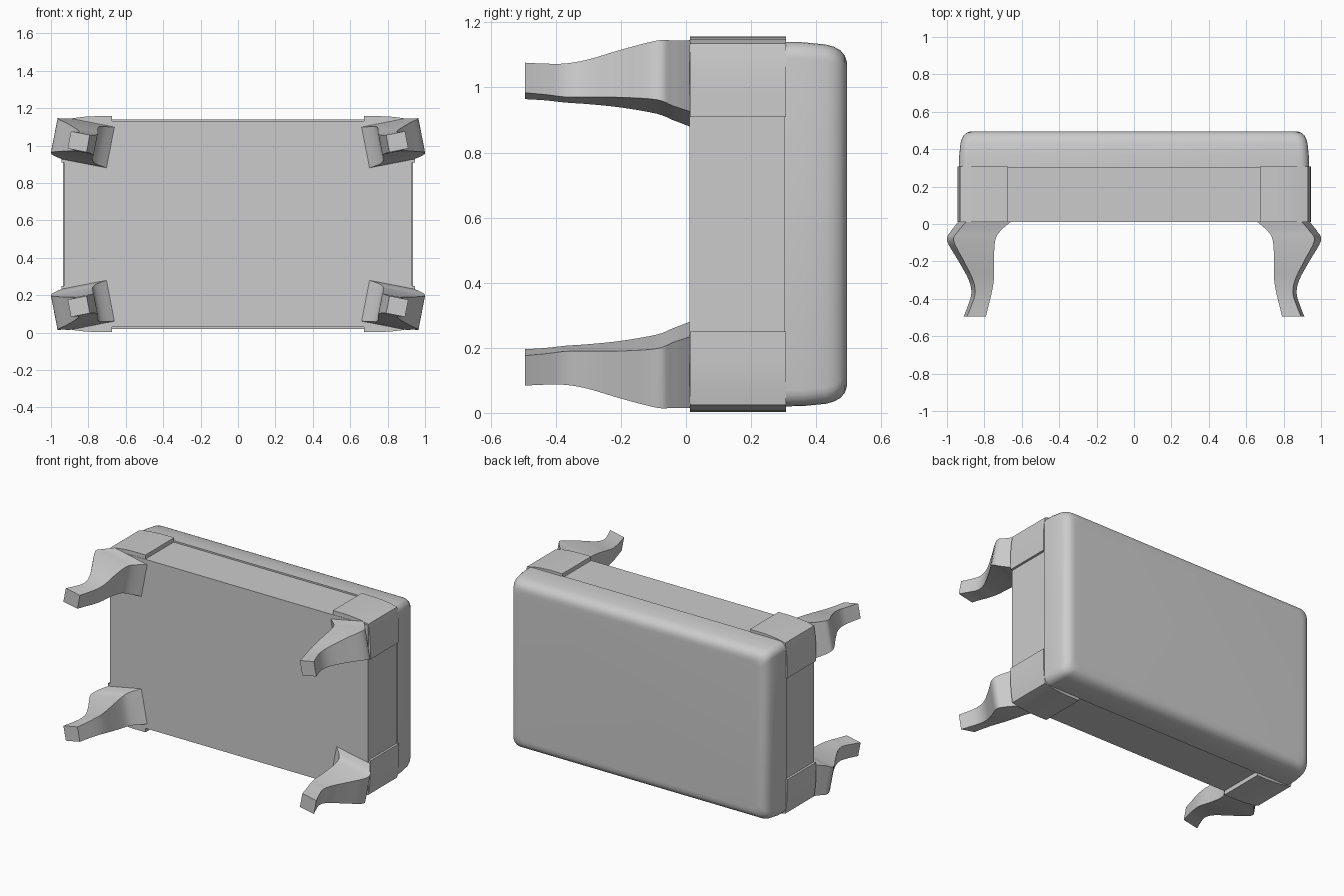
import bpy, bmesh, math

if "Cube" in bpy.data.objects:
    bpy.data.objects.remove(bpy.data.objects["Cube"])

MID = 0.58  # mid height of the footstool, which lies on its long side


def loft(name, rings, angle=30):
    """Skin closed rings of points, cap both ends, shade smooth by angle."""
    bm = bmesh.new()
    loops = [[bm.verts.new(p) for p in r] for r in rings]
    n = len(loops[0])
    for a, b in zip(loops, loops[1:]):
        for i in range(n):
            j = (i + 1) % n
            bm.faces.new((a[i], a[j], b[j], b[i]))
    bm.faces.new(loops[0])
    bm.faces.new(loops[-1])
    bmesh.ops.recalc_face_normals(bm, faces=bm.faces)
    me = bpy.data.meshes.new(name)
    bm.to_mesh(me)
    bm.free()
    ob = bpy.data.objects.new(name, me)
    bpy.context.collection.objects.link(ob)
    bpy.ops.object.select_all(action='DESELECT')
    ob.select_set(True)
    bpy.context.view_layer.objects.active = ob
    bpy.ops.object.shade_smooth_by_angle(angle=math.radians(angle))
    return ob


def rounded_rect(hx, hz, r, y, seg=5):
    pts = []
    for k, (sx, sz) in enumerate([(1, 1), (-1, 1), (-1, -1), (1, -1)]):
        for i in range(seg + 1):
            a = math.radians(90 * (k + i / seg))
            pts.append((sx * (hx - r) + r * math.cos(a), y,
                        MID + sz * (hz - r) + r * math.sin(a)))
    return pts


def catmull(rows, steps):
    out = []
    for i in range(len(rows) - 1):
        p0, p1 = rows[max(i - 1, 0)], rows[i]
        p2, p3 = rows[i + 1], rows[min(i + 2, len(rows) - 1)]
        for s in range(steps):
            t = s / steps
            out.append([0.5 * (2 * b + (c - a) * t + (2 * a - 5 * b + 4 * c - d) * t * t
                               + (3 * b - a - 3 * c + d) * t ** 3)
                        for a, b, c, d in zip(p0, p1, p2, p3)])
    return out + [rows[-1]]


# wooden frame
loft("frame", [[(-.93, y, .03), (.93, y, .03), (.93, y, 1.13), (-.93, y, 1.13)]
               for y in (.01, .305)])

# cushion with soft upper edge: (y, inset)
cushion = [(.302, 0), (.36, .001), (.43, .008), (.455, .015), (.475, .026),
           (.488, .042), (.494, .06), (.495, .08)]
loft("cushion", [rounded_rect(.936 - d, .56 - d, .05, y) for y, d in cushion], 40)

# corner block outline, in x and z, for the lower right corner
block = [(.675, .25), (.675, .003), (.76, .003), (.82, .006), (.88, .013), (.93, .025),
         (.938, .07), (.943, .12), (.945, .18), (.945, .25)]

# cabriole leg sections: y, inner, outer, low, high, about a turned axis
leg = [(.012, -.173, .07, -.114, .109), (-.04, -.115, .113, -.105, .10),
       (-.09, -.09, .136, -.10, .085), (-.20, -.087, .076, -.083, .066),
       (-.30, -.09, .023, -.063, .055), (-.37, -.08, .010, -.053, .052),
       (-.43, -.066, .027, -.049, .048), (-.495, -.05, .053, -.047, .047)]
leg = catmull(leg, 4)
C, S = math.cos(math.radians(11)), math.sin(math.radians(11))

for sx, side in ((1, "right"), (-1, "left")):
    for sz, level in ((1, "lower"), (-1, "upper")):
        def place(x, y, z):
            return (sx * x, y, z if sz > 0 else 2 * MID - z)

        loft(f"corner_block_{level}_{side}",
             [[place(x, y, z) for x, z in block] for y in (.012, .308)])
        rings = []
        for y, ui, uo, lo, hi in leg:
            corners = ((ui, lo), (uo, lo), (uo, hi), (ui, hi))
            rings.append([place(.85 + u * C + v * S, y, .14 - u * S + v * C)
                          for u, v in corners])
        loft(f"leg_{level}_{side}", rings)
